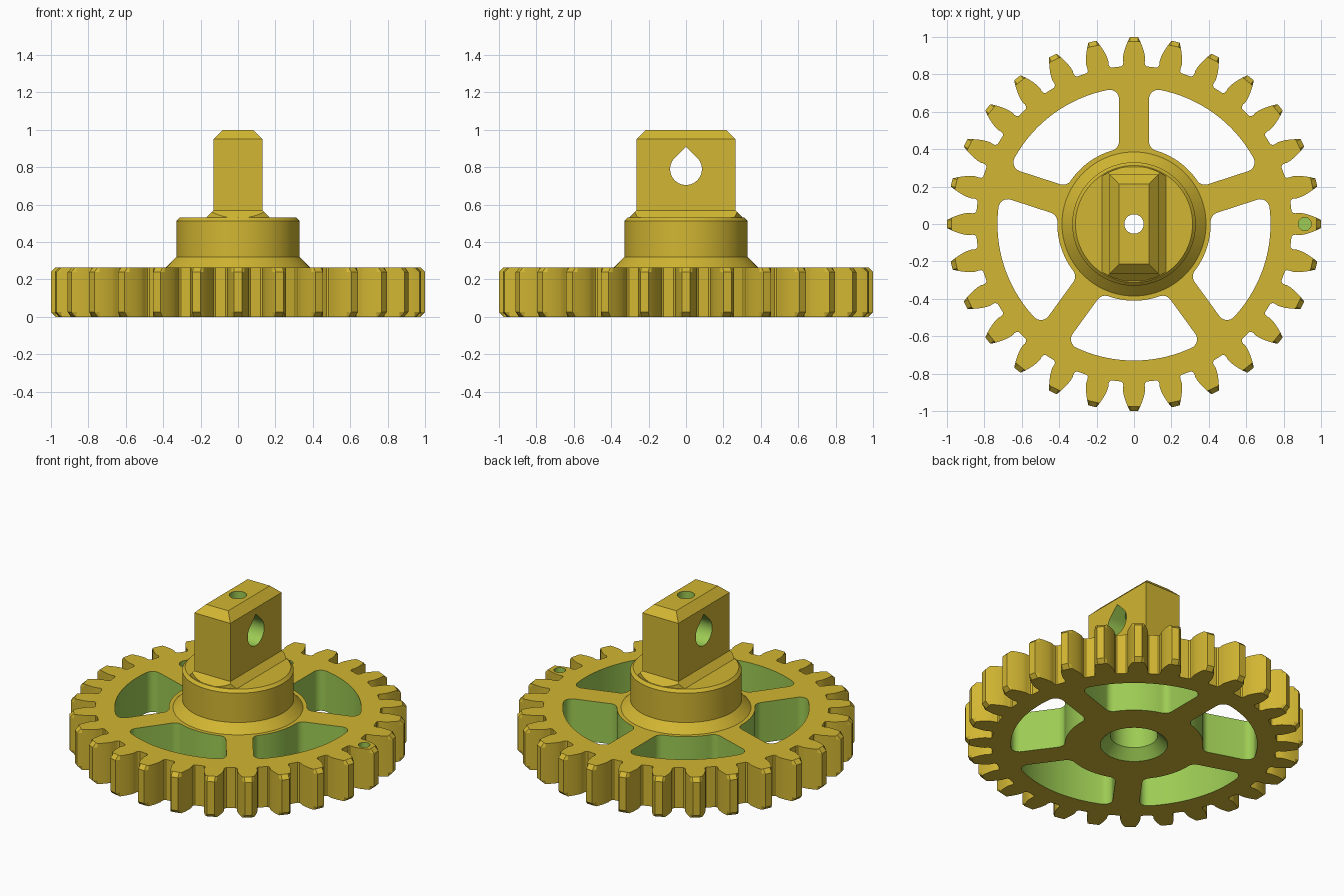
import bpy, bmesh, math
from math import sin, cos, pi, sqrt, atan2, acos, tan

if "Cube" in bpy.data.objects:
    bpy.data.objects.remove(bpy.data.objects["Cube"])


def material(name, rgb):
    m = bpy.data.materials.new(name)
    m.diffuse_color = (*rgb, 1)
    m.use_nodes = True
    m.node_tree.nodes["Principled BSDF"].inputs["Base Color"].default_value = m.diffuse_color
    return m


GOLD = material("gold_yellow", (0.645, 0.468, 0.032))
GREEN = material("cut_green", (0.337, 0.597, 0.088))


def loft(name, rings, mat):
    """Closed solid through stacked rings of equal point count."""
    bm = bmesh.new()
    loops = [[bm.verts.new(p) for p in ring] for ring in rings]
    n = len(loops[0])
    for a, b in zip(loops, loops[1:]):
        for i in range(n):
            j = (i + 1) % n
            bm.faces.new((a[i], a[j], b[j], b[i]))
    bm.faces.new(loops[0][::-1])
    bm.faces.new(loops[-1])
    bmesh.ops.recalc_face_normals(bm, faces=bm.faces)
    me = bpy.data.meshes.new(name)
    bm.to_mesh(me)
    bm.free()
    me.materials.append(mat)
    ob = bpy.data.objects.new(name, me)
    bpy.context.collection.objects.link(ob)
    return ob


def lathe(name, profile, mat, n=96, cx=0.0):
    return loft(name, [[(cx + r * cos(2 * pi * i / n), r * sin(2 * pi * i / n), z)
                        for i in range(n)] for r, z in profile], mat)


def combine(target, tool, op):
    mod = target.modifiers.new(op, 'BOOLEAN')
    mod.operation, mod.solver, mod.object = op, 'EXACT', tool
    mod.material_mode = 'TRANSFER'
    bpy.context.view_layer.objects.active = target
    bpy.ops.object.modifier_apply(modifier=mod.name)
    bpy.data.objects.remove(tool)


# Toothed wheel: involute outline, tips chamfered top and bottom
TEETH, PITCH_R, HEIGHT, CHAMFER = 28, 0.933, 0.265, 0.025
BASE_R = PITCH_R * cos(math.radians(20))


def inv(r):
    a = acos(min(1, BASE_R / r))
    return tan(a) - a


half = [(0.845, 0.080), (0.852, 0.070), (0.864, 0.066)]
for r in (0.885, 0.905, 0.925, 0.95, 0.975, 1.0):
    half.append((r, pi / (2 * TEETH) * 0.96 + inv(PITCH_R) - inv(r)))
tooth = [(r, -a) for r, a in half] + [(1.0, 0.0)] + [(r, a) for r, a in half[::-1]]
outline = [(r, a + 2 * pi * k / TEETH) for k in range(TEETH) for r, a in tooth]


def wheel_ring(z, limit):
    return [(min(r, limit) * cos(a), min(r, limit) * sin(a), z) for r, a in outline]


gear = loft("gear_wheel", [wheel_ring(0, 1 - CHAMFER), wheel_ring(CHAMFER, 1),
                           wheel_ring(HEIGHT - CHAMFER, 1),
                           wheel_ring(HEIGHT, 1 - CHAMFER)], GOLD)

# Round hub with flared foot and small top chamfer
hub = lathe("hub", [(0.385, 0.2), (0.385, 0.265), (0.33, 0.32), (0.33, 0.512),
                    (0.313, 0.53)], GOLD)

# Flat tang with flared foot clipped to the hub, chamfered top
tang = loft("tang", [[(sx * x, sy * y, z) for sx, sy in ((-1, -1), (1, -1), (1, 1), (-1, 1))]
                     for x, y, z in ((0.17, 0.305, 0.45), (0.17, 0.305, 0.53),
                                     (0.13, 0.265, 0.57), (0.13, 0.265, 0.95),
                                     (0.08, 0.215, 1.0))], GOLD)
combine(tang, lathe("tang_limit", [(0.308, 0.4), (0.308, 1.2)], GOLD), 'INTERSECT')
combine(gear, hub, 'UNION')
combine(gear, tang, 'UNION')

# Five rounded windows between the spokes
SPOKE, R_IN, R_OUT, FIL = 0.08, 0.41, 0.73, 0.05


def fillet(rc, a0, a1, steps=8):
    v = SPOKE + FIL
    u = sqrt(rc * rc - v * v)
    return [(u + FIL * cos(a0 + (a1 - a0) * i / steps),
             v + FIL * sin(a0 + (a1 - a0) * i / steps)) for i in range(steps + 1)]


v = SPOKE + FIL
outer_dir = atan2(v, sqrt((R_OUT - FIL) ** 2 - v * v))
inner_dir = atan2(v, sqrt((R_IN + FIL) ** 2 - v * v)) - pi
side = fillet(R_IN + FIL, inner_dir, -pi / 2) + fillet(R_OUT - FIL, -pi / 2, outer_dir)
side = [(math.hypot(x, y), atan2(y, x)) for x, y in side]      # polar, one spoke flank
PITCH = 2 * pi / 5


def arc(r, a0, a1, steps=18):
    return [(r, a0 + (a1 - a0) * i / steps) for i in range(1, steps)]


other = [(r, PITCH - a) for r, a in side[::-1]]
window = (side + arc(R_OUT, side[-1][1], other[0][1]) + other
          + arc(R_IN, other[-1][1], side[0][1]))
for k in range(5):
    turn = pi / 2 + k * PITCH
    cutter = loft("window_cutter", [[(r * cos(a + turn), r * sin(a + turn), z)
                                     for r, a in window] for z in (-0.1, 0.4)], GREEN)
    combine(gear, cutter, 'DIFFERENCE')

# Stepped centre bore, from countersunk bottom up through the tang
combine(gear, lathe("bore_cutter", [(0.22, -0.02), (0.14, 0.06), (0.14, 0.38), (0.052, 0.468),
                                    (0.052, 1.1)], GREEN, 48), 'DIFFERENCE')

# Teardrop cross hole through the tang
drop = [(0.085 * cos(pi * 0.75 + pi * 1.5 * i / 30),
         0.79 + 0.085 * sin(pi * 0.75 + pi * 1.5 * i / 30)) for i in range(31)]
drop.append((0, 0.79 + 0.085 * sqrt(2)))
combine(gear, loft("cross_hole_cutter", [[(x, y, z) for y, z in drop] for x in (-0.4, 0.4)],
                   GREEN), 'DIFFERENCE')

# Marker dimple on one tooth
combine(gear, lathe("dimple_cutter", [(0.035, 0.22), (0.035, 0.4)], GREEN, 24, 0.913),
        'DIFFERENCE')

# Smooth curved walls, keep edges sharp
gear.name = "gear_with_tang"
bpy.ops.object.select_all(action='DESELECT')
gear.select_set(True)
bpy.context.view_layer.objects.active = gear
bpy.ops.object.shade_smooth_by_angle(angle=math.radians(25))
